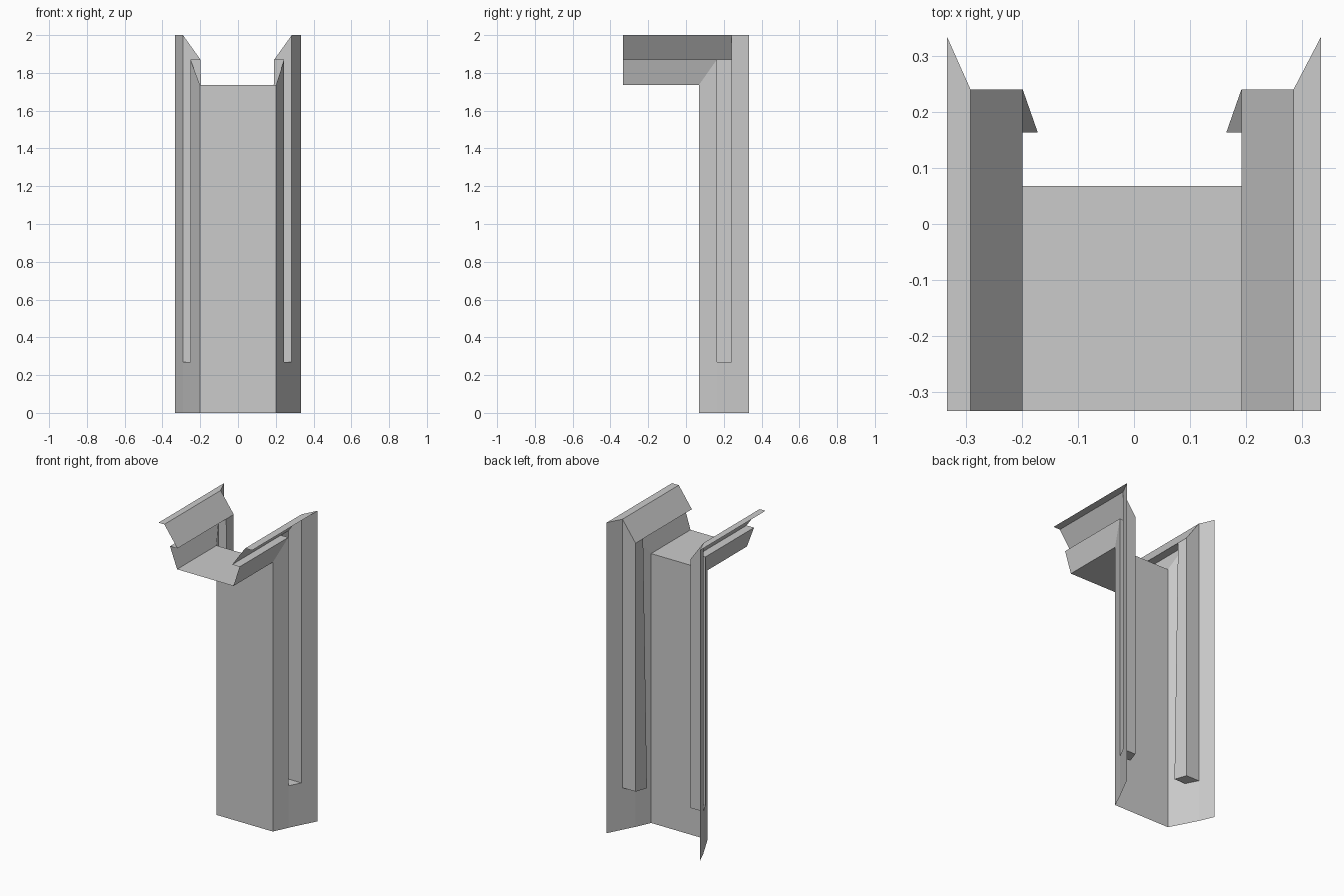
import bpy
import bmesh

if "Cube" in bpy.data.objects:
    bpy.data.objects.remove(bpy.data.objects["Cube"])

FRONT, Z_GROOVE = -0.333, 0.27
SHIFT = -0.0035          # the grooves sit slightly off centre

# Half section: x at the groove foot, x at the upper fold, y, z of the fold
SECTION = [
    (0.201, 0.201, 0.068, 1.735),   # panel edge
    (0.248, 0.248, 0.163, 1.870),   # groove near lip
    (0.168, 0.195, 0.163, 1.870),   # groove floor, near (tapers upward)
    (0.195, 0.195, 0.240, 1.870),   # groove floor, far
    (0.288, 0.288, 0.240, 2.000),   # groove far lip
    (0.333, 0.333, 0.333, 2.000),   # outer edge
]


def section(side):
    """Foot, fold and arm-end points of one side."""
    rows = []
    for i, (xf, xt, y, z) in enumerate(SECTION):
        dx = 0 if i in (0, 5) else SHIFT
        f, t = side * xf + dx, side * xt + dx
        rows.append(((f, y, 0), (f, y, Z_GROOVE), (t, y, z), (t, FRONT, z)))
    return rows


# Folded sheet: upright channel mitred into a forward arm
left, right = section(-1), section(1)
bm = bmesh.new()
columns = [[bm.verts.new(p) for p in col] for col in left[::-1] + right]


def strip(a, b, levels):
    for k in levels:
        bm.faces.new((columns[a][k], columns[b][k],
                      columns[b][k + 1], columns[a][k + 1]))


for i in range(11):
    if i in (0, 5, 10):                 # outer flanges and centre panel
        levels = (0, 1, 2)
    elif i in (4, 6):                   # inner flanges
        levels = (0, 1, 2)
    elif i in (2, 8):                   # groove floor, upright only
        levels = (1,)
    else:                               # groove walls and arm ledges
        levels = (1, 2)
    strip(i, i + 1, levels)

# Plain flange below each groove, and the groove's closed foot
for i in (1, 7):
    strip(i, i + 3, (0,))
    bm.faces.new([columns[j][1] for j in (i + 3, i + 2, i + 1, i)])

loose = [v for v in bm.verts if not v.link_faces]
bmesh.ops.delete(bm, geom=loose, context='VERTS')

mesh = bpy.data.meshes.new("folded_channel_sheet")
bm.to_mesh(mesh)
bm.free()
sheet = bpy.data.objects.new("folded_channel_sheet", mesh)
bpy.context.collection.objects.link(sheet)
